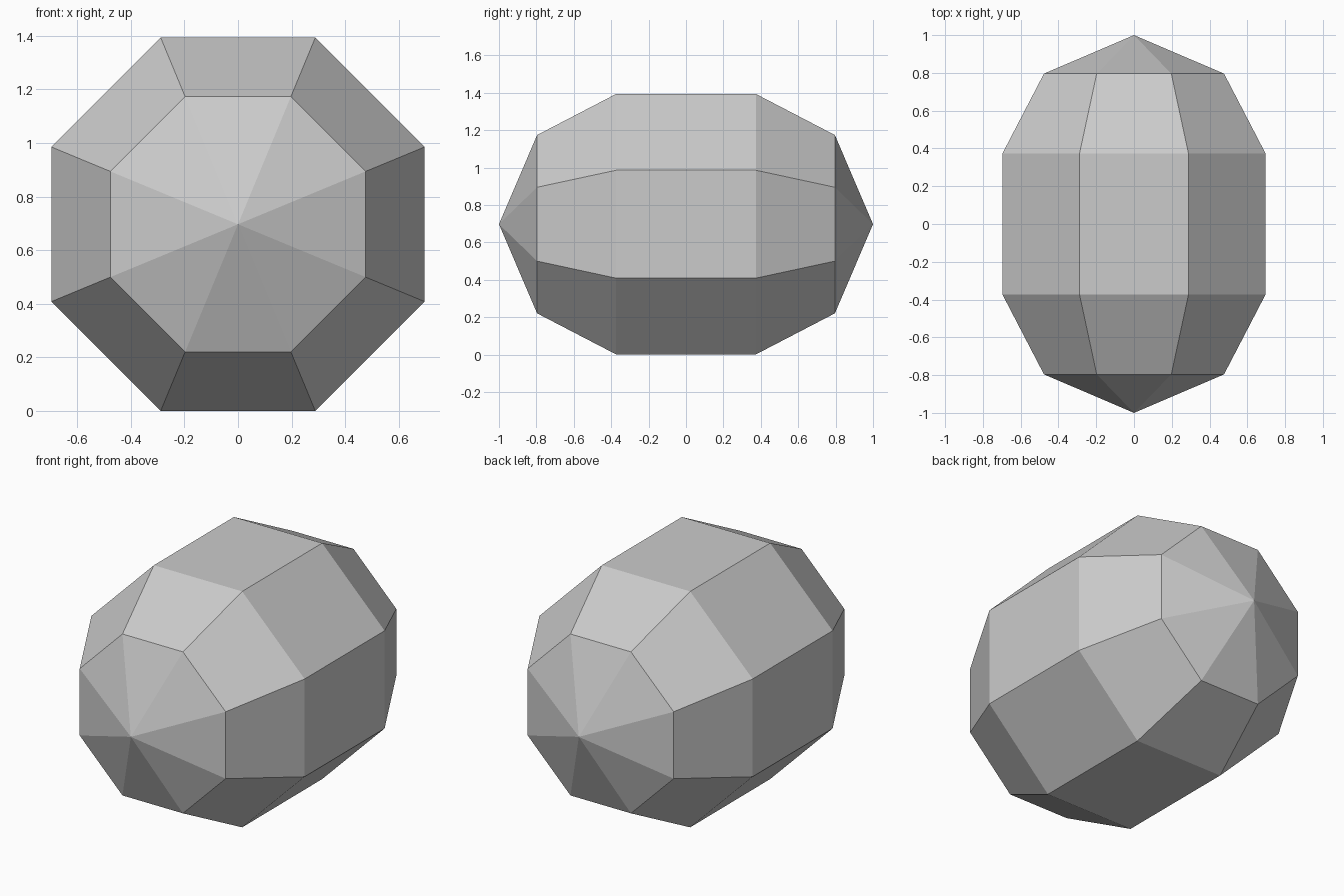
import bpy
import bmesh
from math import pi
from mathutils import Matrix, Vector

cube = bpy.data.objects.get("Cube")
if cube:
    bpy.data.objects.remove(cube, do_unlink=True)

SIDES = 8
HEIGHT = 0.697

# Plain grey surface
grey = bpy.data.materials.new("light_grey")
grey.use_nodes = True
colour = (0.6, 0.6, 0.6, 1)
grey.diffuse_color = colour
grey.node_tree.nodes["Principled BSDF"].inputs["Base Color"].default_value = colour

# Half profile from front tip to back tip: (radius, y)
front = [(0, -1), (0.516, -0.796), (0.754, -0.373)]
profile = front + [(r, -y) for r, y in reversed(front)]

# Spin the profile around the y axis into a faceted octagonal pod
bm = bmesh.new()
turn = Matrix.Rotation(pi / SIDES, 3, "Y")
verts = [bm.verts.new(turn @ Vector((r, y, 0))) for r, y in profile]
edges = [bm.edges.new(pair) for pair in zip(verts, verts[1:])]
bmesh.ops.spin(bm, geom=verts + edges, cent=(0, 0, 0), axis=(0, 1, 0),
               angle=2 * pi, steps=SIDES)
bmesh.ops.remove_doubles(bm, verts=bm.verts[:], dist=0.001)
bmesh.ops.dissolve_degenerate(bm, edges=bm.edges[:], dist=0.001)
bmesh.ops.recalc_face_normals(bm, faces=bm.faces[:])
bmesh.ops.translate(bm, verts=bm.verts[:], vec=(0, 0, HEIGHT))

mesh = bpy.data.meshes.new("faceted_pod")
bm.to_mesh(mesh)
bm.free()
mesh.materials.append(grey)
pod = bpy.data.objects.new("faceted_pod", mesh)
bpy.context.collection.objects.link(pod)
